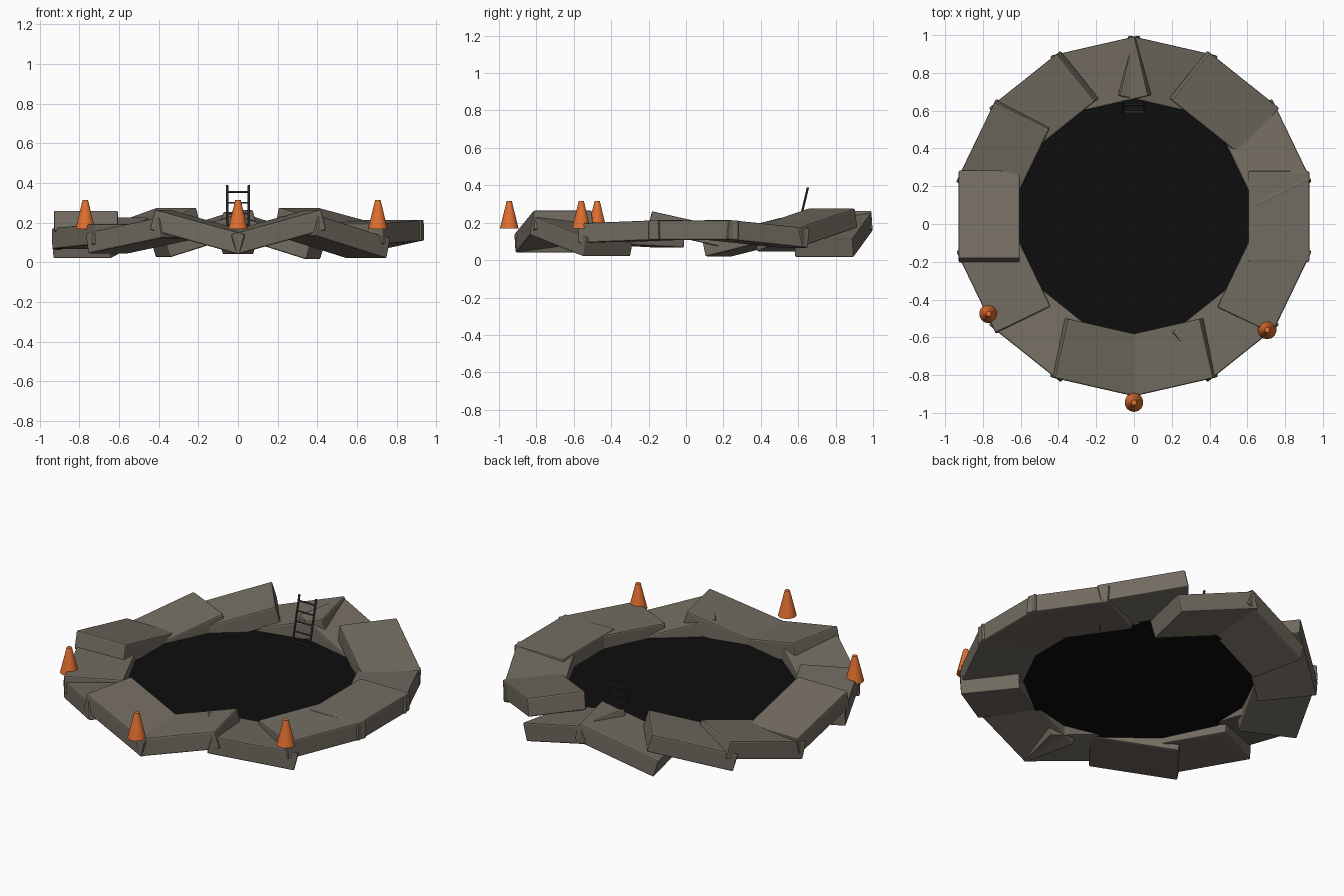
import bpy, bmesh, math
from mathutils import Vector, Matrix

if "Cube" in bpy.data.objects:
    bpy.data.objects.remove(bpy.data.objects["Cube"])

def material(name, rgb):
    m = bpy.data.materials.new(name)
    m.diffuse_color = (*rgb, 1)
    m.use_nodes = True
    m.node_tree.nodes["Principled BSDF"].inputs["Base Color"].default_value = m.diffuse_color
    return m

CONCRETE = material("grey_concrete", (0.17, 0.15, 0.12))
BLACK = material("pit_black", (0.004, 0.004, 0.004))
ORANGE = material("cone_orange", (0.75, 0.16, 0.03))
STEEL = material("dark_steel", (0.05, 0.053, 0.053))

def add_object(name, bm, mat):
    me = bpy.data.meshes.new(name)
    bm.to_mesh(me)
    bm.free()
    me.materials.append(mat)
    ob = bpy.data.objects.new(name, me)
    bpy.context.collection.objects.link(ob)
    return ob

def cone_part(bm, r1, r2, depth, sides, matrix):
    bmesh.ops.create_cone(bm, cap_ends=True, segments=sides, radius1=r1,
                          radius2=r2, depth=depth, matrix=matrix)

def rod(bm, a, b, r):
    a, b = Vector(a), Vector(b)
    rot = (b - a).to_track_quat('Z', 'Y').to_matrix().to_4x4()
    cone_part(bm, r, r, (b - a).length, 8, Matrix.Translation((a + b) / 2) @ rot)

# Ring of tilted slabs: mid heights of each slab's two ends, clockwise from the back
CY, STEP = 0.04, 2 * math.pi / 14
INNER, OUTER, LENGTH, THICK = 0.605, 0.928, 0.48, 0.105
ends = [(.20, .07), (.22, .13), (.12, .16), (.16, .16), (.16, .145), (.075, .18),
        (.21, .095), (.095, .21), (.17, .10), (.14, .12), (.205, .11),
        (.075, .17), (.10, .22), (.08, .21)]
for k, (z0, z1) in enumerate(ends):
    a = (k + 0.5) * STEP
    radial = Vector((math.sin(a), math.cos(a), 0))
    flat = Vector((math.cos(a), -math.sin(a), 0))
    along = (flat * 0.423 + Vector((0, 0, z1 - z0))).normalized()
    up = radial.cross(along).normalized()
    if up.z < 0:
        up = -up
    side = along.cross(up)
    centre = radial * (INNER + OUTER) / 2 + Vector((0, CY, (z0 + z1) / 2))
    rot = Matrix((along, -side, up)).transposed()
    if rot.determinant() < 0:
        rot = Matrix((along, side, up)).transposed()
    bm = bmesh.new()
    size = Matrix.Diagonal((LENGTH, OUTER - INNER, THICK, 1))
    bmesh.ops.create_cube(bm, size=1, matrix=Matrix.Translation(centre) @ rot.to_4x4() @ size)
    slab = add_object(f"ring_slab_{k + 1}", bm, CONCRETE)
    bev = slab.modifiers.new("worn_edge", 'BEVEL')
    bev.width, bev.segments = 0.008, 2

# Black pit opening
bm = bmesh.new()
cone_part(bm, 0.635, 0.635, 0.012, 42, Matrix.Translation((0, CY, 0.124)))
add_object("pit_opening", bm, BLACK)

# Traffic cones
for i, (x, y) in enumerate([(0, -0.945), (0.705, -0.56), (-0.77, -0.475)]):
    bm = bmesh.new()
    cone_part(bm, 0.05, 0.014, 0.147, 14, Matrix.Translation((x, y, 0.2415)))
    ob = add_object(f"traffic_cone_{i + 1}", bm, ORANGE)
    for p in ob.data.polygons:
        p.use_smooth = len(p.vertices) == 4

# Ladder leaning out over the back edge
def lean(x, z):
    return (x, 0.59 + (z - 0.13) * 0.24, z)

bm = bmesh.new()
for x in (-0.055, 0.055):
    rod(bm, lean(x, 0.12), lean(x, 0.388), 0.006)
for z in (0.355, 0.30, 0.245, 0.19, 0.135):
    rod(bm, lean(-0.055, z), lean(0.055, z), 0.0045)
add_object("ladder", bm, STEEL)
